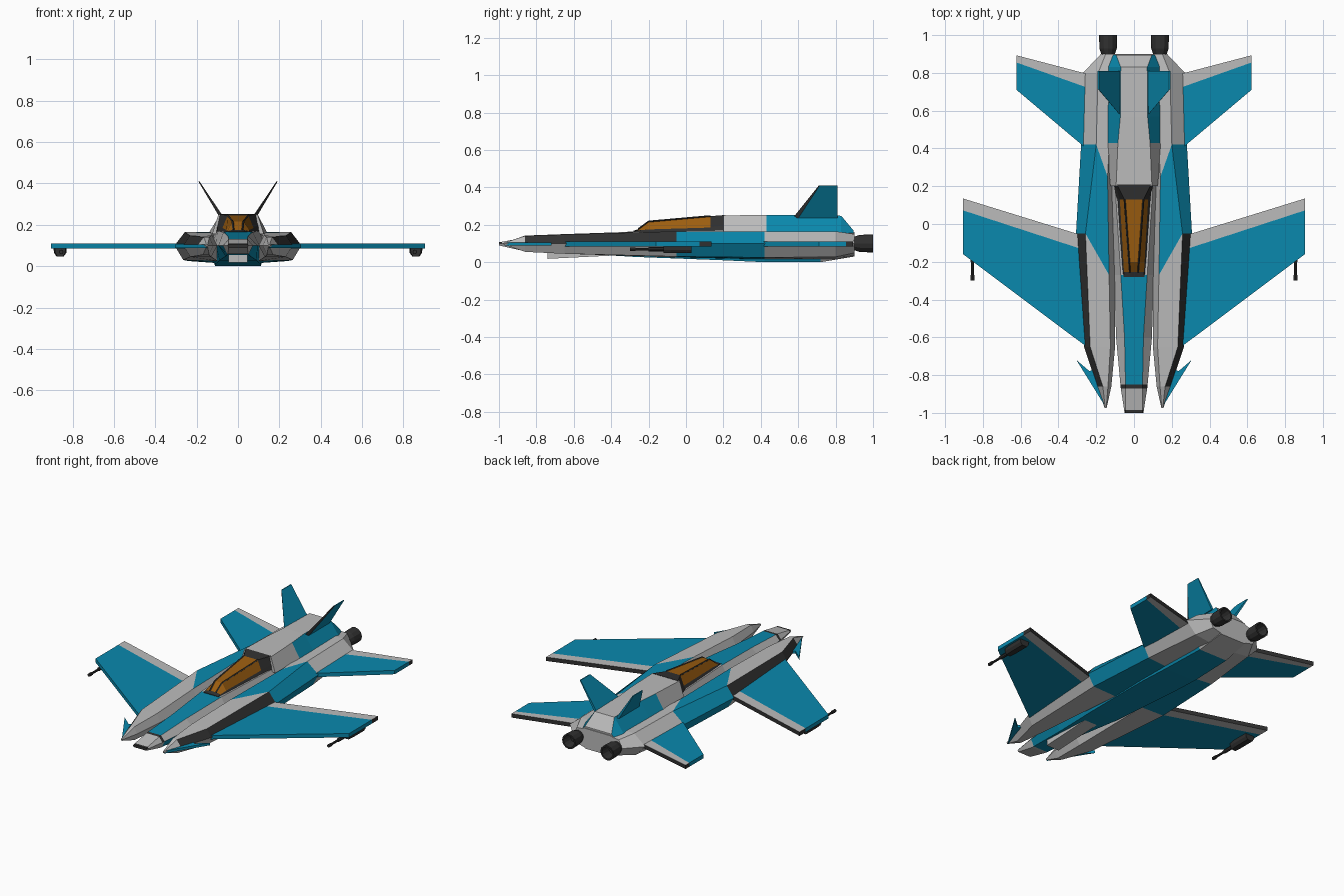
import bpy, bmesh, math
from mathutils import Vector

if "Cube" in bpy.data.objects:
    bpy.data.objects.remove(bpy.data.objects["Cube"])

def material(name, rgb):
    m = bpy.data.materials.new(name)
    m.diffuse_color = (*rgb, 1)
    m.use_nodes = True
    m.node_tree.nodes["Principled BSDF"].inputs["Base Color"].default_value = m.diffuse_color
    return m

GREY, TEAL, DARK, AMBER = range(4)
MATS = [material("grey", (.5, .5, .5)), material("teal", (.003, .25, .42)),
        material("dark", (.03, .03, .03)), material("amber", (.33, .11, .005))]

def finish(name, bm, mirror=False):
    bmesh.ops.remove_doubles(bm, verts=bm.verts, dist=1e-5)
    bmesh.ops.recalc_face_normals(bm, faces=bm.faces)
    me = bpy.data.meshes.new(name)
    bm.to_mesh(me)
    bm.free()
    for m in MATS:
        me.materials.append(m)
    ob = bpy.data.objects.new(name, me)
    bpy.context.collection.objects.link(ob)
    if mirror:
        ob.modifiers.new("mirror", 'MIRROR').use_clip = False
    return ob

def loft(name, rings, colour=lambda i, j: GREY, ends=(GREY, GREY), mirror=False):
    """Skin rings of 3D points; colour(segment, side) picks the material."""
    bm = bmesh.new()
    vs = [[bm.verts.new(p) for p in r] for r in rings]
    n = len(rings[0])
    for i in range(len(vs) - 1):
        for j in range(n):
            k = (j + 1) % n
            f = bm.faces.new((vs[i][j], vs[i][k], vs[i + 1][k], vs[i + 1][j]))
            f.material_index = colour(i, j)
    for r, c in zip((vs[0], vs[-1]), ends):
        bm.faces.new(r).material_index = c
    return finish(name, bm, mirror)

def symmetric(y, *half):
    """Closed ring from (x, z) points on the right side, top to bottom."""
    return [(x, y, z) for x, z in half] + [(-x, y, z) for x, z in reversed(half)]

def slab(name, pts, z0, z1, top, side, bottom):
    """Flat plate from an outline in plan, mirrored to both sides."""
    return loft(name, [[(x, y, z) for x, y in pts] for z in (z0, z1)],
                lambda i, j: side, (bottom, top), True)

def rod(name, a, b, r, sides=8, mat=DARK):
    a, b = Vector(a), Vector(b)
    q = (b - a).to_track_quat('Z', 'Y')
    rings = [[p + q @ Vector((r * math.cos(t), r * math.sin(t), 0))
              for t in [2 * math.pi * k / sides for k in range(sides)]] for p in (a, b)]
    return loft(name, rings, lambda i, j: mat, (mat, mat), True)

# Central fuselage: sides 0 upper flank, 1 lower flank, 2 belly, 5 top
hull = [(-1, .045, .107, .05, .045, .09), (-.985, .045, .109, .052, .045, .086),
        (-.87, .045, .13, .07, .05, .06), (-.85, .045, .132, .072, .052, .058),
        (-.6, .05, .146, .095, .06, .048), (-.27, .07, .165, .105, .09, .028),
        (.2, .1, .17, .13, .11, .01), (.42, .11, .165, .14, .11, 0),
        (.72, .11, .165, .15, .1, 0), (.9, .1, .16, .15, .09, .03)]
def hull_colour(i, j):
    if i in (0, 2):
        return DARK if j in (0, 5, 4) else GREY
    if j == 5:
        return TEAL if 3 <= i < 5 else GREY
    return TEAL if i >= 3 and j in (1, 2, 3) and i < 8 else GREY
loft("fuselage", [symmetric(y, (xt, zt), (xm, .1), (xb, zb)) for y, xt, zt, xm, xb, zb in hull],
     hull_colour, (DARK, GREY))

# Chin wedge under the nose
loft("chin_wedge", [symmetric(-.74, (.045, .06), (.045, .018)),
                    symmetric(-.3, (.045, .06), (.045, .04))])

# Side pods: top inner, top outer, outer edge, bottom outer, bottom inner, inner edge
pod = [
    [(.147, -.975, .103), (.152, -.975, .103), (.155, -.975, .1),
     (.152, -.975, .095), (.147, -.975, .095), (.145, -.975, .1)],
    [(.138, -.86, .142), (.165, -.86, .14), (.195, -.86, .1),
     (.17, -.86, .055), (.14, -.86, .055), (.12, -.86, .1)],
    [(.125, -.65, .15), (.232, -.65, .148), (.265, -.65, .1),
     (.23, -.65, .045), (.13, -.65, .045), (.1, -.65, .1)],
    [(.132, -.27, .163), (.257, -.05, .165), (.307, -.05, .1),
     (.265, -.05, .03), (.1, -.05, .025), (.1, -.27, .1)],
    [(.14, .25, .165), (.2, .42, .165), (.28, .42, .1),
     (.24, .42, .025), (.1, .42, .015), (.1, .25, .1)],
    [(.11, .8, .165), (.19, .8, .165), (.27, .8, .1),
     (.2, .8, .028), (.09, .8, .015), (.09, .8, .1)],
    [(.1, .9, .155), (.15, .9, .15), (.175, .9, .1),
     (.15, .9, .05), (.09, .9, .035), (.09, .9, .1)]]
def pod_colour(i, j):
    if i == 3 and j < 4:
        return TEAL
    return DARK if j == 1 and i in (1, 2) else GREY
loft("side_pod", pod, pod_colour, mirror=True)

# Rear spine
loft("spine", [symmetric(y, (xt, zt), (xb, .155)) for y, xt, zt, xb in
               [(.2, .095, .25, .125), (.43, .085, .252, .145), (.57, .072, .252, .145),
                (.83, .07, .248, .14), (.895, .095, .17, .11)]],
     lambda i, j: TEAL if i in (1, 2, 3) and j in (0, 2) else GREY)

# Canopy with dark sill and frame bars
canopy = [(-.28, .02, .168, .055, .166, .065), (-.255, .022, .176, .053, .17, .068),
          (-.2, .026, .217, .056, .175, .072), (.13, .05, .246, .075, .185, .097),
          (.21, .09, .252, .1, .2, .107)]
loft("canopy", [symmetric(y, (xt, zt), (xm, zm), (xb, .155)) for y, xt, zt, xm, zm, xb in canopy],
     lambda i, j: AMBER if i in (1, 2) and j in (0, 4, 5) else DARK, (DARK, DARK))
tops = [(x, y, z) for y, x, z, *_ in canopy]
for a, b in zip(tops[1:3], tops[2:4]):
    rod("canopy_frame", a, b, .005, 4)

# Main wings and tail wings, each with a grey trailing strip
Z0, Z1 = .085, .11
slab("wing", [(.2, -.688), (.905, -.16), (.905, .072), (.2, -.158)], Z0, Z1, TEAL, TEAL, TEAL)
slab("wing_trailing_strip", [(.2, -.158), (.905, .072), (.905, .135), (.2, -.083)],
     Z0, Z1, GREY, DARK, GREY)
slab("tail_wing", [(.2, .355), (.622, .71), (.622, .855), (.2, .705)], Z0, Z1, TEAL, TEAL, TEAL)
slab("tail_wing_trailing_strip", [(.2, .705), (.622, .855), (.622, .893), (.2, .782)],
     Z0, Z1, GREY, DARK, GREY)

# Small nose fins
slab("nose_fin", [(.15, -.97), (.305, -.72), (.235, -.78), (.17, -.74)], .088, .104, TEAL, TEAL, TEAL)

# Canted tail fins
loft("tail_fin", [[(.068, .57, .235), (.088, .6, .235), (.088, .81, .235), (.068, .81, .235)],
                  [(.186, .71, .41), (.192, .715, .41), (.192, .81, .41), (.186, .81, .41)]],
     lambda i, j: DARK if j == 0 else TEAL, (TEAL, TEAL), True)

# Engine nozzles with hollow ends
loft("engine_nozzle", [[(.137 + r * math.cos(t), y, .1 + r * math.sin(t))
                        for t in [2 * math.pi * k / 12 for k in range(12)]]
                       for y, r in [(.84, .035), (.9, .036), (.93, .046), (1, .048),
                                    (1, .038), (.94, .03)]],
     lambda i, j: DARK, (DARK, DARK), True)

# Wingtip guns
rod("gun_barrel", (.855, -.3, .069), (.855, 0, .069), .007)
rod("gun_muzzle", (.855, -.3, .069), (.855, -.27, .069), .01)
rod("gun_sleeve", (.855, -.2, .069), (.855, -.1, .069), .011)
loft("gun_housing", [[(.86 + x * s, y, z) for x, z in
                      [(-.032, .087), (.032, .087), (.03, .065), (.018, .048), (-.018, .048), (-.03, .065)]]
                     for y, s in [(-.12, .8), (-.08, 1), (.03, 1)]],
     lambda i, j: DARK, (DARK, DARK), True)
